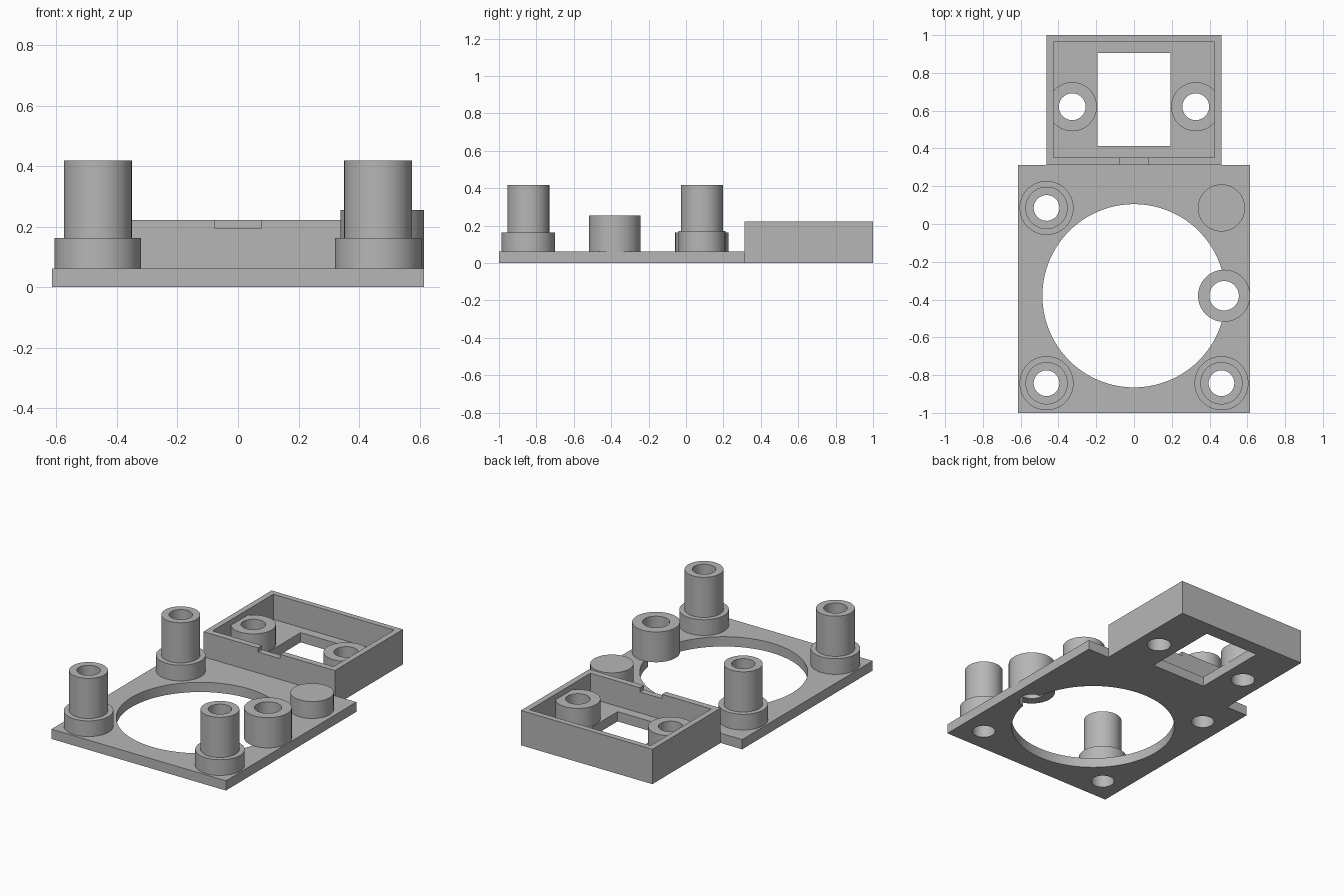
import bpy, bmesh, math

cube = bpy.data.objects.get("Cube")
if cube:
    bpy.data.objects.remove(cube, do_unlink=True)

grey = bpy.data.materials.new("plain grey")
grey.use_nodes = True
grey.diffuse_color = (0.47, 0.47, 0.47, 1)
grey.node_tree.nodes["Principled BSDF"].inputs["Base Color"].default_value = grey.diffuse_color

FLOOR = 0.062      # thickness of plate and tray floor
TRAY_TOP = 0.222
SHOULDER = 0.313   # where the tray meets the plate


def finish(name, bm):
    bmesh.ops.recalc_face_normals(bm, faces=bm.faces)
    mesh = bpy.data.meshes.new(name)
    bm.to_mesh(mesh)
    bm.free()
    mesh.materials.append(grey)
    obj = bpy.data.objects.new(name, mesh)
    bpy.context.collection.objects.link(obj)
    return obj


def prism(name, outline, z0, z1):
    bm = bmesh.new()
    face = bm.faces.new([bm.verts.new((x, y, z0)) for x, y in outline])
    top = bmesh.ops.extrude_face_region(bm, geom=[face])["geom"]
    verts = [v for v in top if isinstance(v, bmesh.types.BMVert)]
    bmesh.ops.translate(bm, verts=verts, vec=(0, 0, z1 - z0))
    return finish(name, bm)


def block(name, x, y0, y1, z0, z1):
    return prism(name, [(-x, y0), (x, y0), (x, y1), (-x, y1)], z0, z1)


def drill(name, x, y, r, steps=64):
    ring = [(x + r * math.cos(a), y + r * math.sin(a))
            for a in (math.tau * i / steps for i in range(steps))]
    return prism(name, ring, -0.1, 0.6)


def lathe(name, x, y, profile, steps=64):
    """Spin a (radius, height) profile around a vertical axis."""
    bm = bmesh.new()
    verts = [bm.verts.new((x + r, y, z)) for r, z in profile]
    edges = [bm.edges.new(pair) for pair in zip(verts, verts[1:])]
    bmesh.ops.spin(bm, geom=verts + edges, cent=(x, y, 0), axis=(0, 0, 1),
                   angle=math.tau, steps=steps, use_merge=True)
    bmesh.ops.remove_doubles(bm, verts=bm.verts, dist=1e-5)
    return finish(name, bm)


def cut(target, cutter):
    mod = target.modifiers.new("cut", "BOOLEAN")
    mod.operation = "DIFFERENCE"
    mod.solver = "EXACT"
    mod.object = cutter
    bpy.context.view_layer.objects.active = target
    bpy.ops.object.modifier_apply(modifier=mod.name)
    bpy.data.objects.remove(cutter, do_unlink=True)


# Hole positions
posts = {"front_right_post": (-0.463, -0.843), "front_left_post": (0.463, -0.843),
         "back_right_post": (-0.463, 0.085)}
tray_bosses = {"tray_right_boss": (-0.327, 0.621), "tray_left_boss": (0.327, 0.621)}
side = (0.477, -0.38)

# Plate and tray as one body
half = [(0.615, -1), (0.615, SHOULDER), (0.463, SHOULDER), (0.463, 1)]
base = prism("base_plate_and_tray", half + [(-x, y) for x, y in reversed(half)], 0, TRAY_TOP)
cut(base, block("plate_step", 1, -1.2, SHOULDER, FLOOR, 0.5))
cut(base, block("tray_cavity", 0.426, 0.353, 0.964, FLOOR, 0.5))
cut(base, block("tray_window", 0.193, 0.413, 0.906, -0.1, 0.5))
cut(base, block("tray_notch", 0.078, SHOULDER - 0.05, 0.38, 0.195, 0.5))
cut(base, drill("large_opening", 0, -0.38, 0.485, 128))
for x, y in posts.values():
    cut(base, drill("post_hole", x, y, 0.068))
for x, y in tray_bosses.values():
    cut(base, drill("boss_hole", x, y, 0.071))
cut(base, drill("side_hole", *side, 0.078))
parts = [base]

# Stepped hollow posts
for name, (x, y) in posts.items():
    parts.append(lathe(name, x, y, [(0.143, FLOOR), (0.143, 0.162), (0.112, 0.162),
                                    (0.112, 0.418), (0.068, 0.418), (0.068, FLOOR)]))

# Hollow bosses inside the tray
for name, (x, y) in tray_bosses.items():
    parts.append(lathe(name, x, y, [(0.13, FLOOR), (0.13, 0.187),
                                    (0.071, 0.187), (0.071, FLOOR)]))

# Side boss overhanging the large opening, with a closed underside
parts.append(lathe("side_boss", *side, [(0.138, FLOOR), (0.138, 0.255), (0.078, 0.255),
                                        (0.078, FLOOR), (0.138, FLOOR)]))

# Short solid peg
parts.append(lathe("solid_peg", 0.463, 0.085, [(0.125, FLOOR), (0.125, 0.17), (0, 0.17)]))

# Smooth round walls, keep rims sharp
bpy.ops.object.select_all(action="DESELECT")
for obj in parts:
    obj.select_set(True)
bpy.context.view_layer.objects.active = base
bpy.ops.object.shade_smooth_by_angle(angle=math.radians(30))
